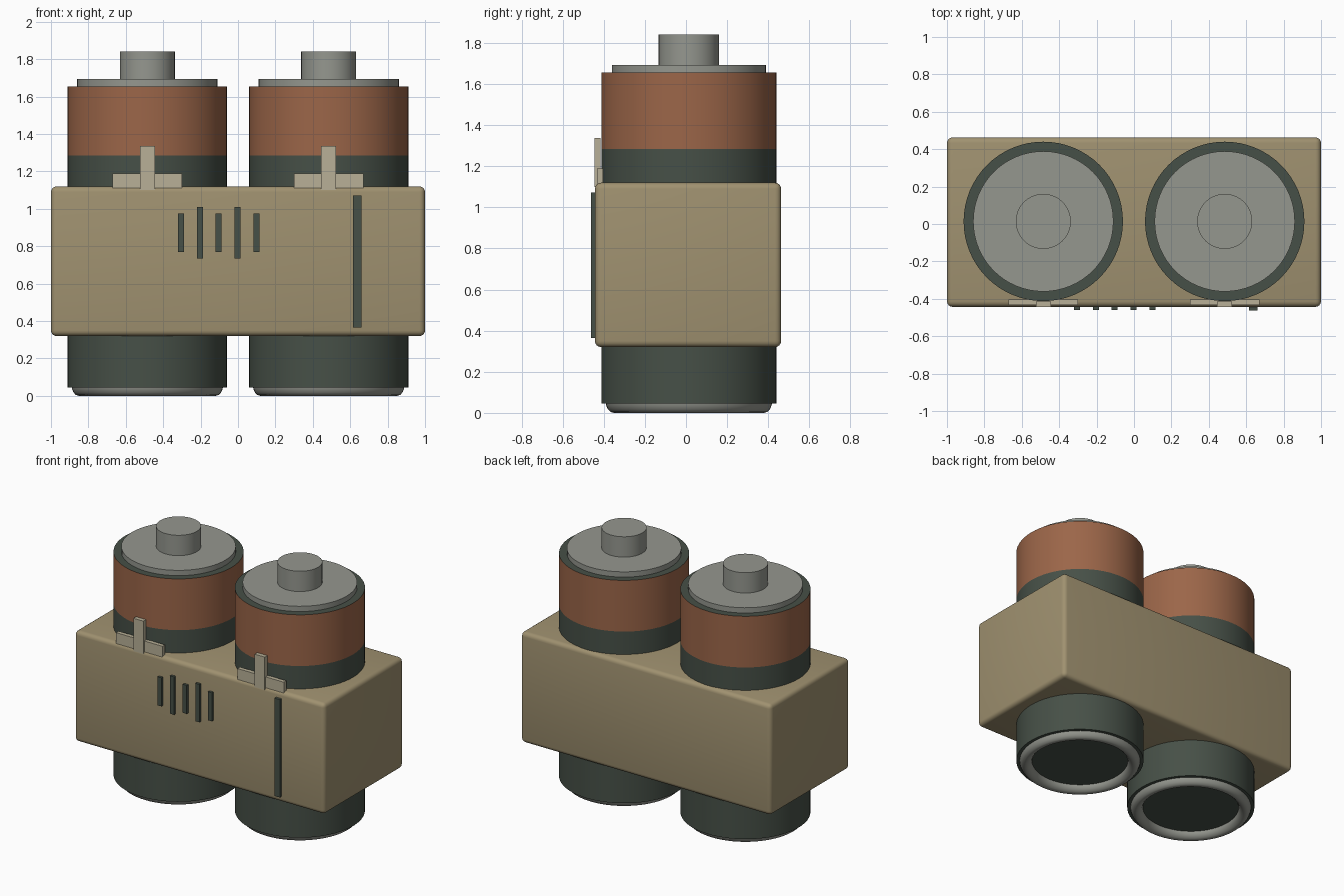
import bpy, bmesh, math

if "Cube" in bpy.data.objects:
    bpy.data.objects.remove(bpy.data.objects["Cube"])


def material(name, rgb):
    m = bpy.data.materials.new(name)
    m.diffuse_color = (*rgb, 1)
    m.use_nodes = True
    m.node_tree.nodes["Principled BSDF"].inputs["Base Color"].default_value = m.diffuse_color
    return m


TAN = material("tan", (0.35, 0.285, 0.162))
GREEN = material("dark green grey", (0.062, 0.08, 0.063))
COPPER = material("copper", (0.33, 0.132, 0.066))
METAL = material("grey metal", (0.30, 0.31, 0.275))
CREAM = material("pale cream", (0.48, 0.435, 0.31))


def finish(name, bm, mats, smooth=True):
    bmesh.ops.recalc_face_normals(bm, faces=bm.faces)
    me = bpy.data.meshes.new(name)
    bm.to_mesh(me)
    bm.free()
    for m in mats:
        me.materials.append(m)
    ob = bpy.data.objects.new(name, me)
    bpy.context.collection.objects.link(ob)
    if smooth:
        bpy.ops.object.select_all(action='DESELECT')
        ob.select_set(True)
        bpy.context.view_layer.objects.active = ob
        bpy.ops.object.shade_smooth_by_angle(angle=math.radians(40))
    return ob


def box(name, lo, hi, mat, bevel=0):
    bm = bmesh.new()
    bmesh.ops.create_cube(bm, size=1)
    for v in bm.verts:
        v.co = [(a + b) / 2 + c * (b - a) for a, b, c in zip(lo, hi, v.co)]
    if bevel:
        bmesh.ops.bevel(bm, geom=bm.edges[:], offset=bevel, segments=4,
                        profile=0.5, affect='EDGES')
    return finish(name, bm, [mat], smooth=bool(bevel))


def lathe(name, x, y, profile, mats, rule=None, seg=64):
    """Spin (radius, z) points around a vertical axis; end radii 0 close the shape."""
    bm = bmesh.new()
    rings = []
    for r, z in profile:
        n = 1 if r == 0 else seg
        rings.append([bm.verts.new((x + r * math.cos(2 * math.pi * i / seg),
                                    y + r * math.sin(2 * math.pi * i / seg), z))
                      for i in range(n)])
    for a, b in zip(rings, rings[1:]):
        for i in range(seg):
            j = (i + 1) % seg
            quad = [a[i % len(a)], a[j % len(a)], b[j % len(b)], b[i % len(b)]]
            bm.faces.new(list(dict.fromkeys(quad)))
    bm.normal_update()
    if rule:
        for f in bm.faces:
            f.material_index = rule(f)
    return finish(name, bm, mats)


# Holder block
box("holder", (-1, -0.443, 0.32), (1, 0.463, 1.12), TAN, 0.03)

CY, R = 0.014, 0.426
for side, cx in (("left", -0.485), ("right", 0.485)):
    # Cell body, copper band on the upper side wall
    lathe(side + "_cell", cx, CY,
          [(0, 0.045), (R, 0.045), (R, 1.285), (R, 1.655), (0, 1.655)],
          [GREEN, COPPER],
          lambda f: int(f.calc_center_median().z > 1.3 and abs(f.normal.z) < 0.5))
    # Top plate and terminal
    lathe(side + "_top_plate", cx, CY,
          [(0, 1.65), (0.375, 1.65), (0.375, 1.693), (0, 1.693)], [METAL])
    lathe(side + "_terminal", cx, CY,
          [(0, 1.68), (0.147, 1.68), (0.147, 1.84), (0, 1.84)], [METAL])
    # Rounded rim underneath
    lathe(side + "_bottom_rim", cx, CY,
          [(0.405, 0.05), (0.402, 0.035), (0.394, 0.018), (0.382, 0.005),
           (0.365, 0), (0.347, 0.005), (0.332, 0.018), (0.323, 0.034), (0.32, 0.05)],
          [METAL])
    # Plus-shaped clip on the front edge
    box(side + "_clip_bar", (cx - 0.185, -0.434, 1.09), (cx + 0.185, -0.405, 1.19), CREAM)
    box(side + "_clip_post", (cx - 0.04, -0.445, 1.10), (cx + 0.04, -0.415, 1.337), CREAM)

# Vent slats of alternating length
for i in range(5):
    x = -0.305 + i * 0.101
    h = 0.137 if i % 2 else 0.103
    box("vent_slat", (x - 0.016, -0.461, 0.872 - h), (x + 0.016, -0.43, 0.872 + h), GREEN)

# Long strip on the right
box("front_strip", (0.616, -0.463, 0.365), (0.659, -0.43, 1.072), GREEN)
